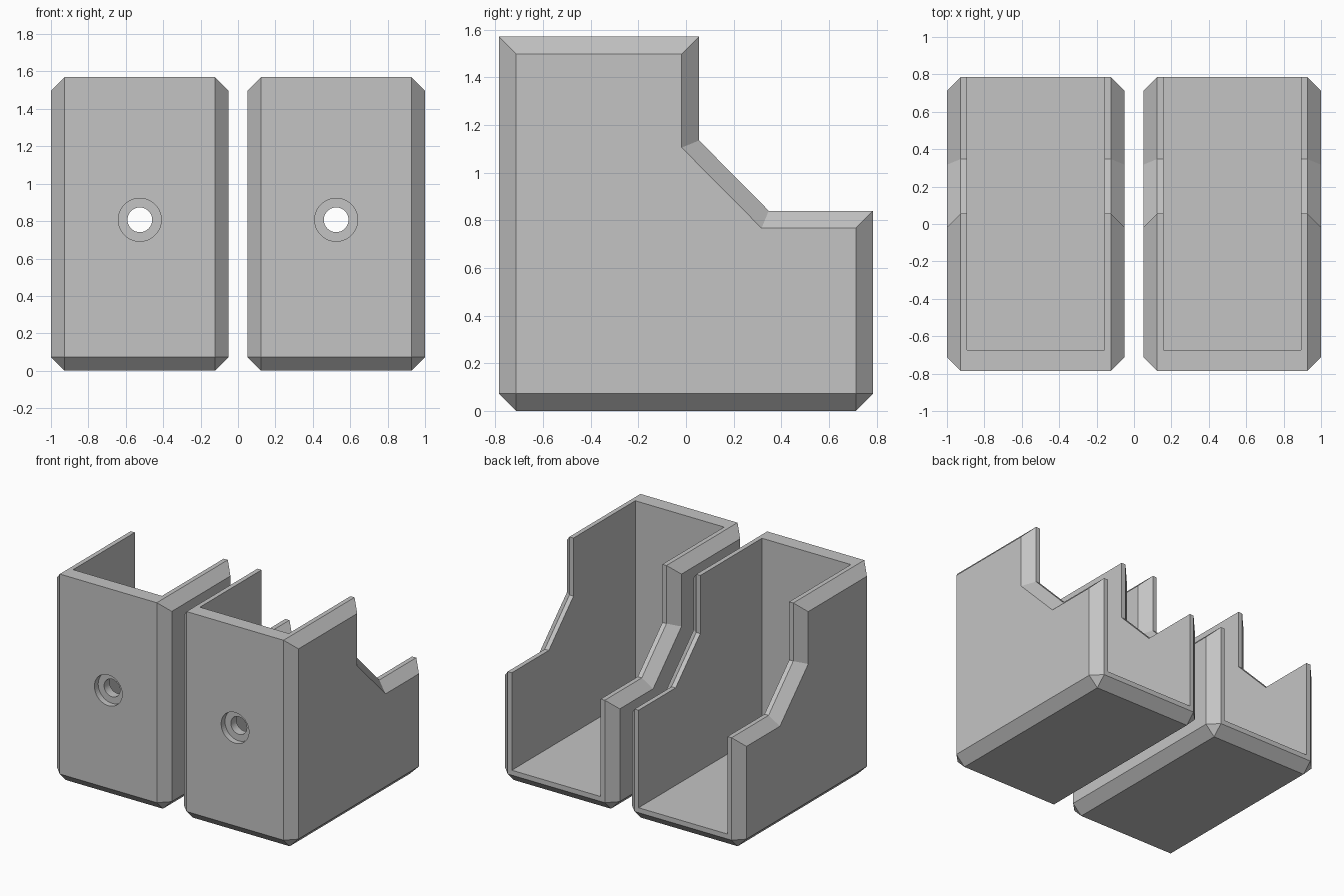
import bpy
import bmesh
from math import pi
from mathutils import Matrix

cube = bpy.data.objects.get("Cube")
if cube:
    bpy.data.objects.remove(cube, do_unlink=True)

grey = bpy.data.materials.new("plain grey")
grey.use_nodes = True
colour = (0.55, 0.55, 0.55, 1)
grey.diffuse_color = colour
grey.node_tree.nodes["Principled BSDF"].inputs["Base Color"].default_value = colour

HALF = 0.475      # half the width of one bin
BEVEL = 0.073     # chamfer size
WALL = 0.11
CENTRE = 0.525    # sideways place of each bin
DEPTH = 0.785     # half the depth


def make_object(name, bm):
    bmesh.ops.recalc_face_normals(bm, faces=bm.faces[:])
    mesh = bpy.data.meshes.new(name)
    bm.to_mesh(mesh)
    bm.free()
    mesh.materials.append(grey)
    obj = bpy.data.objects.new(name, mesh)
    bpy.context.collection.objects.link(obj)
    return obj


def bin_block():
    """Solid bin: side profile with chamfered borders on both sides."""
    d, b = DEPTH, BEVEL
    # each corner: outer profile points, then the inset point on the side face
    corners = [
        ([(-d, b), (b - d, 0)], (b - d, b)),
        ([(d - b, 0), (d, b)], (d - b, b)),
        ([(d, 0.84)], (d - b, 0.84 - b)),
        ([(0.347, 0.84)], (0.317, 0.84 - b)),
        ([(0.055, 1.135)], (0.055 - b, 1.105)),
        ([(0.055, 1.57)], (0.055 - b, 1.57 - b)),
        ([(-d, 1.57)], (b - d, 1.57 - b)),
    ]
    bm = bmesh.new()
    rims = []
    for side in (1, -1):
        outer = [[bm.verts.new((side * (HALF - b), *p)) for p in pts] for pts, _ in corners]
        inset = [bm.verts.new((side * HALF, *p)) for _, p in corners]
        bm.faces.new(inset)
        for i, pts in enumerate(outer):
            j = (i + 1) % len(outer)
            bm.faces.new((pts[-1], outer[j][0], inset[j], inset[i]))
            if len(pts) == 2:
                bm.faces.new((pts[0], pts[1], inset[i]))
        rims.append([v for pts in outer for v in pts])
    right, left = rims
    for i in range(len(right)):
        j = (i + 1) % len(right)
        bm.faces.new((right[i], right[j], left[j], left[i]))
    return make_object("left_bin", bm)


def box_cutter(name, low, high):
    bm = bmesh.new()
    bmesh.ops.create_cube(bm, size=1)
    for v in bm.verts:
        v.co = [h if c > 0 else l for c, l, h in zip(v.co, low, high)]
    return make_object(name, bm)


def hole_cutter(name, radius, y_start, y_end):
    bm = bmesh.new()
    place = Matrix.Translation((0, (y_start + y_end) / 2, 0.807)) @ Matrix.Rotation(pi / 2, 4, 'X')
    bmesh.ops.create_cone(bm, cap_ends=True, segments=48, radius1=radius, radius2=radius,
                          depth=y_end - y_start, matrix=place)
    return make_object(name, bm)


left_bin = bin_block()
inner = HALF - WALL + 0.003

# open cavity, screw hole and its counterbore
cutters = [
    box_cutter("cavity_cutter", (-inner, WALL - DEPTH, WALL), (inner, 1.2, 2)),
    hole_cutter("screw_hole_cutter", 0.066, -1, -0.5),
    hole_cutter("counterbore_cutter", 0.115, -1, 0.045 - DEPTH),
]
bpy.context.view_layer.objects.active = left_bin
for cutter in cutters:
    cutter.hide_render = True
    cut = left_bin.modifiers.new(cutter.name, 'BOOLEAN')
    cut.operation = 'DIFFERENCE'
    cut.solver = 'EXACT'
    cut.object = cutter
    bpy.ops.object.modifier_apply(modifier=cut.name)
for cutter in cutters:
    bpy.data.objects.remove(cutter, do_unlink=True)

# matching pair, side by side
right_bin = left_bin.copy()
right_bin.name = "right_bin"
bpy.context.collection.objects.link(right_bin)
left_bin.location.x = CENTRE
right_bin.location.x = -CENTRE
